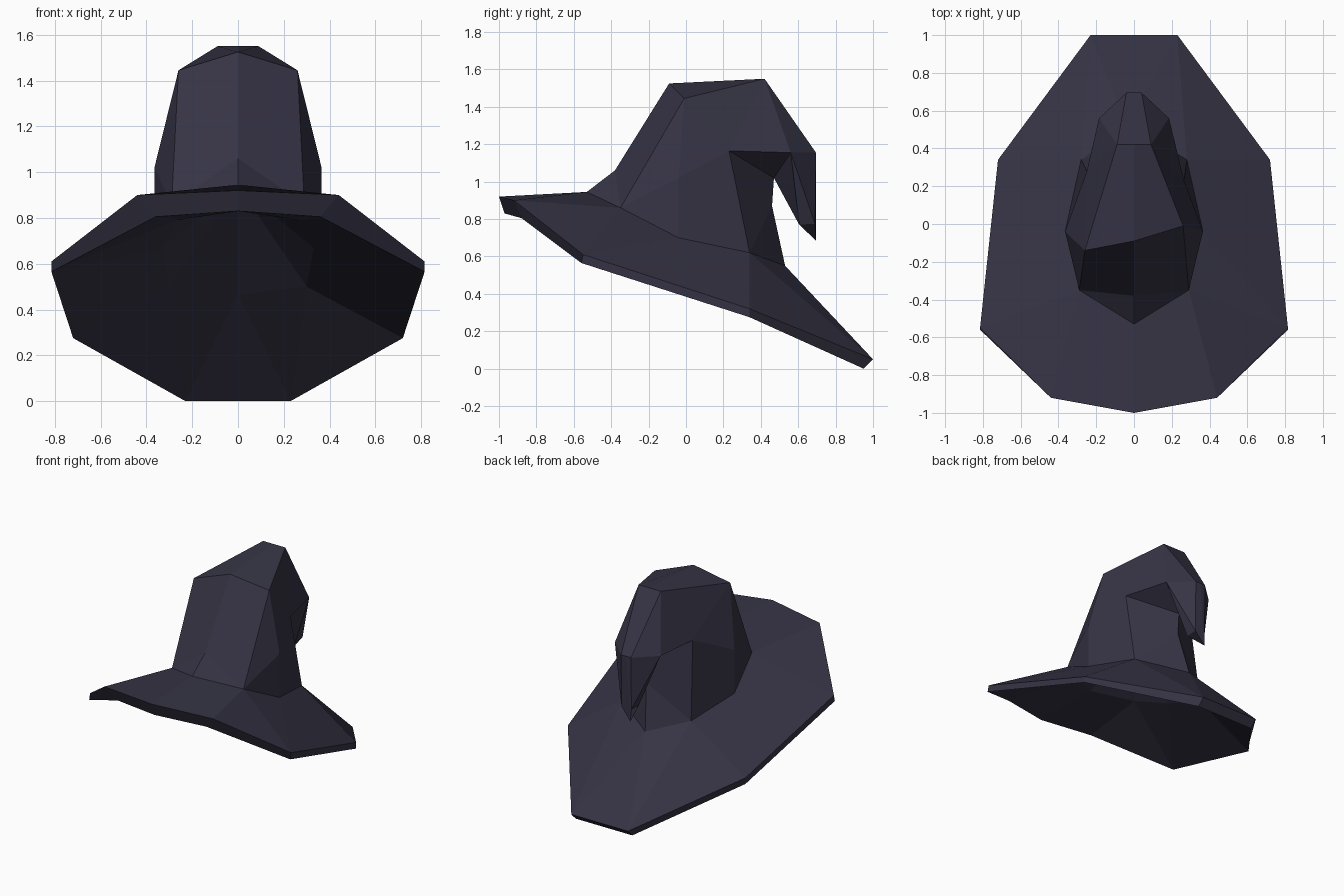
import bpy, bmesh

if "Cube" in bpy.data.objects:
    bpy.data.objects.remove(bpy.data.objects["Cube"])

# Half rings (x >= 0), running from front centre to back centre
rings = {
    # brim upper edge, brim lower edge
    "O": [(0, -1, .92), (.44, -.92, .90), (.815, -.55, .61), (.72, .34, .32), (.23, 1, .05), (0, 1, .05)],
    "U": [(0, -.97, .83), (.36, -.88, .805), (.815, -.56, .565), (.72, .34, .275), (.23, .95, 0), (0, .95, 0)],
    # crown foot, crease underneath
    "I": [(0, -.53, .945), (.29, -.35, .86), (.365, -.04, .70), (.28, .34, .62), (0, .53, .55), (0, .53, .55)],
    "J": [(0, -.46, .83), (.27, -.32, .79), (.33, -.04, .67), (.30, .34, .50), (0, .50, .465), (0, .50, .465)],
}
pts = {f"{k}{i}": p for k, ring in rings.items() for i, p in enumerate(ring)}

# Crown and drooping tip corner points
pts.update({
    "brow": (0, -.38, 1.06), "front": (0, -.09, 1.525), "shoulder": (.26, -.01, 1.445),
    "side": (.365, -.04, 1.02), "peak": (.09, .42, 1.55), "peak_mid": (0, .42, 1.55),
    "fold": (.265, .23, 1.165), "cheek": (.185, .56, 1.155),
    "back": (.04, .695, 1.155), "back_mid": (0, .695, 1.155),
    "tip": (0, .695, .685), "tip_side": (.04, .69, .775),
    "tip_in": (.04, .605, .77), "tip_in_mid": (0, .605, .77),
    "nape": (0, .47, 1.02), "neck": (0, .46, .87), "inside_top": (0, 0, .94),
})
# Small left/right differences: replacement points on the left side or on the centre line
left = {"shoulder": (-.26, -.14, 1.445), "fold": (-.25, .28, 1.18)}
centre = {"tip": (-.035, .695, .685), "I4": (-.04, .53, .55), "I5": (-.04, .53, .55)}

# Crown faces, front to back
faces = [f.split() for f in (
    "I0 brow I1", "brow front shoulder I1", "I1 shoulder side", "I1 side I2",
    "I2 side fold I3", "side shoulder fold", "shoulder peak fold", "peak cheek fold",
    "front shoulder peak peak_mid", "peak peak_mid back_mid back", "peak cheek back",
    "back back_mid tip tip_side", "cheek back tip_side", "cheek tip_side tip_in",
    "tip_in tip_side tip tip_in_mid", "fold cheek nape", "cheek nape tip_in_mid tip_in",
    "fold nape neck I3", "neck I4 I3")]

# Brim top, rim and underside, as bands between rings
for a, b in ("IO", "OU", "UJ"):
    for i in range(5):
        if a + b in ("IO", "UJ") and i in (1, 3):
            # split these twisted corners from the inner corner outwards
            n, o = (a, b) if a == "I" else (b, a)
            faces += [[f"{n}{i}", f"{o}{i}", f"{o}{i+1}"],
                      [f"{n}{i}", f"{n}{i+1}", f"{o}{i+1}"]]
        else:
            faces.append([f"{a}{i}", f"{b}{i}", f"{b}{i+1}", f"{a}{i+1}"])
# Shallow hollow underneath
faces += [[f"J{i}", f"J{i+1}", "inside_top"] for i in range(4)]

# Build both halves
bm = bmesh.new()
verts = {}


def vert(name, s):
    x, y, z = pts[name]
    key = (round(x * s, 4) + 0.0, y, z)
    key = centre.get(name, key)
    if s < 0:
        key = left.get(name, key)
    if key not in verts:
        verts[key] = bm.verts.new(key)
    return verts[key]


for s in (1, -1):
    for f in faces:
        loop = list(dict.fromkeys(vert(n, s) for n in f))
        if len(loop) > 2 and not bm.faces.get(loop):
            bm.faces.new(loop)
bmesh.ops.recalc_face_normals(bm, faces=bm.faces)

mesh = bpy.data.meshes.new("pointed_hat")
bm.to_mesh(mesh)
bm.free()
hat = bpy.data.objects.new("pointed_hat", mesh)
bpy.context.collection.objects.link(hat)

# Single dark felt colour
felt = bpy.data.materials.new("dark_purple_felt")
felt.diffuse_color = (.037, .034, .059, 1)
felt.use_nodes = True
felt.node_tree.nodes["Principled BSDF"].inputs["Base Color"].default_value = felt.diffuse_color
mesh.materials.append(felt)
